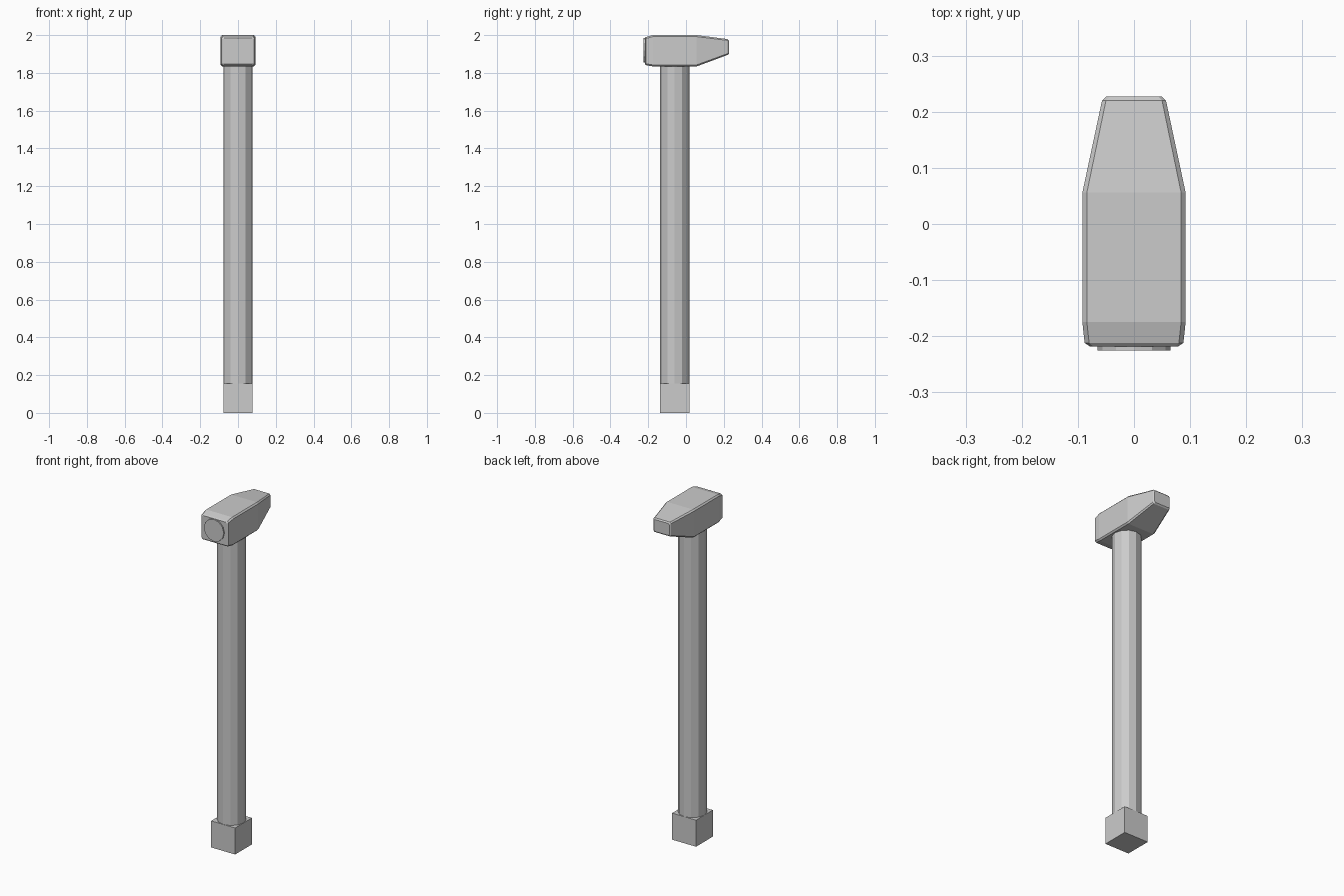
import bpy, bmesh, math

if "Cube" in bpy.data.objects:
    bpy.data.objects.remove(bpy.data.objects["Cube"])

HY = -0.06   # handle axis in y
R = 0.078    # handle radius


def finish(name, bm):
    bmesh.ops.recalc_face_normals(bm, faces=bm.faces)
    me = bpy.data.meshes.new(name)
    bm.to_mesh(me)
    bm.free()
    ob = bpy.data.objects.new(name, me)
    bpy.context.collection.objects.link(ob)
    return ob


def cylinder(name, radius, depth, loc, rot=(0, 0, 0)):
    bpy.ops.mesh.primitive_cylinder_add(vertices=12, radius=radius, depth=depth,
                                        location=loc, rotation=rot)
    bpy.context.object.name = name


def section(y, hx, z0, z1, c):
    """Rectangle in xz with corners cut by c."""
    return [(-hx + c, y, z0), (hx - c, y, z0), (hx, y, z0 + c), (hx, y, z1 - c),
            (hx - c, y, z1), (-hx + c, y, z1), (-hx, y, z1 - c), (-hx, y, z0 + c)]


# pommel block at the foot
bpy.ops.mesh.primitive_cube_add(size=2 * R, location=(0, HY, R))
bpy.context.object.name = "pommel"

# twelve-sided handle
z0, z1 = 2 * R, 1.84
cylinder("handle", R, z1 - z0, (0, HY, (z0 + z1) / 2))

# hammer head: chamfered sections lofted from the face to the peen
stations = [(-0.218, 0.079, 1.847, 1.984, 0.006), (-0.212, 0.088, 1.841, 1.99, 0.008),
            (-0.175, 0.092, 1.834, 2.0, 0.008), (0.056, 0.092, 1.834, 2.0, 0.008),
            (0.22, 0.057, 1.895, 1.979, 0.007), (0.227, 0.05, 1.902, 1.972, 0.006)]
bm = bmesh.new()
rings = [[bm.verts.new(p) for p in section(*s)] for s in stations]
for a, b in zip(rings, rings[1:]):
    for i in range(8):
        j = (i + 1) % 8
        bm.faces.new((a[i], a[j], b[j], b[i]))
bm.faces.new(rings[0])
bm.faces.new(rings[-1])
finish("hammer_head", bm)

# round striking face
cylinder("striking_face", 0.065, 0.012, (0, -0.219, 1.919), (math.pi / 2, 0, 0))
